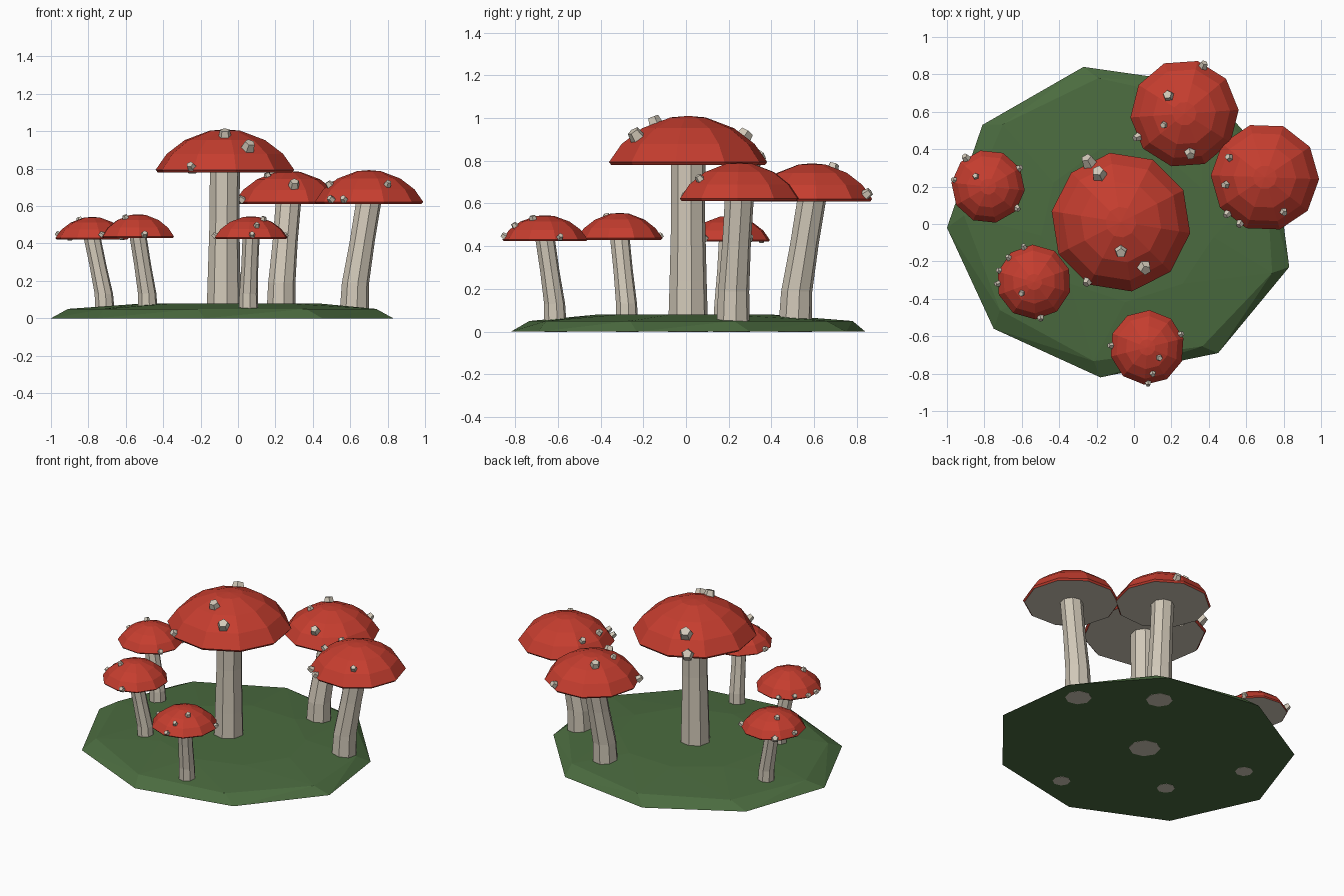
import bpy
import bmesh
from math import cos, sin, tau, radians
from mathutils import Vector, Matrix

cube = bpy.data.objects.get("Cube")
if cube:
    bpy.data.objects.remove(cube, do_unlink=True)


def make_material(name, rgb):
    mat = bpy.data.materials.new(name)
    mat.use_nodes = True
    color = (*rgb, 1.0)
    mat.diffuse_color = color
    mat.node_tree.nodes["Principled BSDF"].inputs["Base Color"].default_value = color
    return mat


RED = make_material("cap_red", (0.56, 0.047, 0.028))
CREAM = make_material("stem_cream", (0.64, 0.58, 0.48))
GREEN = make_material("grass_green", (0.07, 0.148, 0.05))


def finish(name, bm, materials):
    """Turn a bmesh into a flat shaded object."""
    bmesh.ops.recalc_face_normals(bm, faces=bm.faces)
    mesh = bpy.data.meshes.new(name)
    bm.to_mesh(mesh)
    bm.free()
    for mat in materials:
        mesh.materials.append(mat)
    obj = bpy.data.objects.new(name, mesh)
    bpy.context.scene.collection.objects.link(obj)
    return obj


def ring(center, radius, sides, turn=0.0):
    return [Vector(center) + Vector((radius * cos(turn + tau * i / sides),
                                     radius * sin(turn + tau * i / sides), 0))
            for i in range(sides)]


def loft(bm, rings):
    """Skin a stack of equal rings and close both ends."""
    loops = [[bm.verts.new(p) for p in points] for points in rings]
    for low, high in zip(loops, loops[1:]):
        for i in range(len(low)):
            j = (i + 1) % len(low)
            bm.faces.new((low[i], low[j], high[j], high[i]))
    bm.faces.new(loops[0][::-1])
    bm.faces.new(loops[-1])


# Grass mound: an uneven outline drawn inwards while it rises
OUTLINE = [(-1, -.02), (-.75, -.56), (-.18, -.82), (.45, -.69), (.83, -.23),
           (.76, .3), (.36, .75), (-.27, .84), (-.81, .53)]


def mound_ring(scale, z, twist):
    turn = Matrix.Rotation(radians(twist), 3, 'Z')
    return [turn @ Vector((x * scale, y * scale, z)) for x, y in OUTLINE]


bm = bmesh.new()
loft(bm, [mound_ring(1, 0, 0), mound_ring(.91, .05, -4), mound_ring(.5, .08, 6)])
bmesh.ops.triangulate(bm, faces=[f for f in bm.faces if len(f.verts) == 4])
finish("grass_mound", bm, [GREEN])

# Cap profile as (radius, height) fractions, from the lip to the crown
PROFILE = [(.97, 0), (1, .06), (.84, .43), (.58, .75), (.22, .97)]
SIDES = 10


def build_cap(name, center, radius, height, turn):
    bm = bmesh.new()
    rings = [ring(center + Vector((0, 0, h * height)), r * radius, SIDES, turn)
             for r, h in PROFILE]
    loft(bm, rings)
    crown = max(bm.faces, key=lambda f: f.calc_center_median().z)
    peak = bmesh.ops.poke(bm, faces=[crown])["verts"][0]
    peak.co.z = center.z + height
    bmesh.ops.recalc_face_normals(bm, faces=bm.faces)
    for face in bm.faces:
        face.material_index = 1 if face.normal.z < -.9 else 0
    finish(name, bm, [RED, CREAM])


def build_stem(name, foot, top, radius):
    """Stem that rises nearly straight, then leans towards the cap."""
    bm = bmesh.new()
    rings = []
    for t, lean, girth in ((0, 0, 1.08), (.3, .1, 1), (.65, .55, .92), (1, 1, .93)):
        center = foot.lerp(top, lean)
        center.z = foot.z + (top.z - foot.z) * t
        rings.append(ring(center, radius * girth, 8, radians(10)))
    loft(bm, rings)
    finish(name, bm, [CREAM])


def cap_surface(offset, radius, height):
    """Point and outward direction on the cap above a flat offset."""
    reach = min(offset.length / radius, .97)
    out = offset.normalized()
    curve = PROFILE[1:] + [(0, 1)]
    for (r0, h0), (r1, h1) in zip(curve, curve[1:]):
        if r1 <= reach <= r0:
            z = h0 + (h1 - h0) * (r0 - reach) / (r0 - r1)
            rise, run = (h1 - h0) * height, (r0 - r1) * radius
            normal = Vector((out.x * rise, out.y * rise, run)).normalized()
            flat = out * reach * radius
            return Vector((flat.x, flat.y, z * height)), normal


def build_warts(name, center, radius, height, spots):
    bm = bmesh.new()
    for x, y, size in spots:
        point, normal = cap_surface(Vector((x, y)) - center.xy, radius, height)
        spin = normal.to_track_quat('Z', 'Y').to_matrix().to_4x4()
        bmesh.ops.create_cone(
            bm, cap_ends=True, segments=5, radius1=size * 1.1, radius2=size * .8,
            depth=size * 1.4,
            matrix=Matrix.Translation(center + point + normal * size * .25) @ spin)
    finish(name, bm, [CREAM])


def mushroom(name, cap, radius, height, foot, stem_radius, turn, spots):
    center = Vector(cap)
    build_cap(name + "_cap", center, radius, height, radians(turn))
    top = center + Vector((0, 0, height * .1))
    build_stem(name + "_stem", Vector((*foot, -.001)), top, stem_radius)
    build_warts(name + "_warts", center, radius, height, spots)


# Large mushroom in the middle
mushroom("center", (-.07, .01, .78), .375, .23, (-.075, .01), .088, 27,
         [(-.185, .265, .04), (-.07, -.145, .034), (.055, -.23, .036),
          (-.25, .345, .036), (-.25, -.31, .024)])

# Two medium mushrooms
mushroom("back", (.27, .59, .61), .29, .178, (.23, .51), .074, 4,
         [(.185, .685, .03), (.16, .53, .02), (.3, .38, .03),
          (.37, .845, .024), (.01, .46, .022)])
mushroom("left", (.7, .25, .612), .29, .18, (.62, .22), .074, 34,
         [(.51, .355, .021), (.49, .21, .021), (.8, .065, .02),
          (.495, .05, .02), (.565, 0, .02)])

# Three small mushrooms
mushroom("far_right", (-.78, .2, .422), .197, .12, (-.71, .18), .05, 30,
         [(-.845, .255, .018), (-.9, .355, .022), (-.96, .235, .016),
          (-.62, .08, .018), (-.61, .3, .018)])
mushroom("near_right", (-.535, -.31, .43), .2, .126, (-.48, -.275), .05, 20,
         [(-.6, -.37, .018), (-.5, -.5, .018), (-.72, -.25, .016),
          (-.735, -.32, .016), (-.67, -.18, .016), (-.59, -.12, .016)])
mushroom("front", (.07, -.66, .425), .2, .12, (.055, -.61), .05, 14,
         [(.135, -.715, .018), (.1, -.8, .016), (.075, -.85, .016),
          (-.125, -.65, .016), (.25, -.59, .016)])
